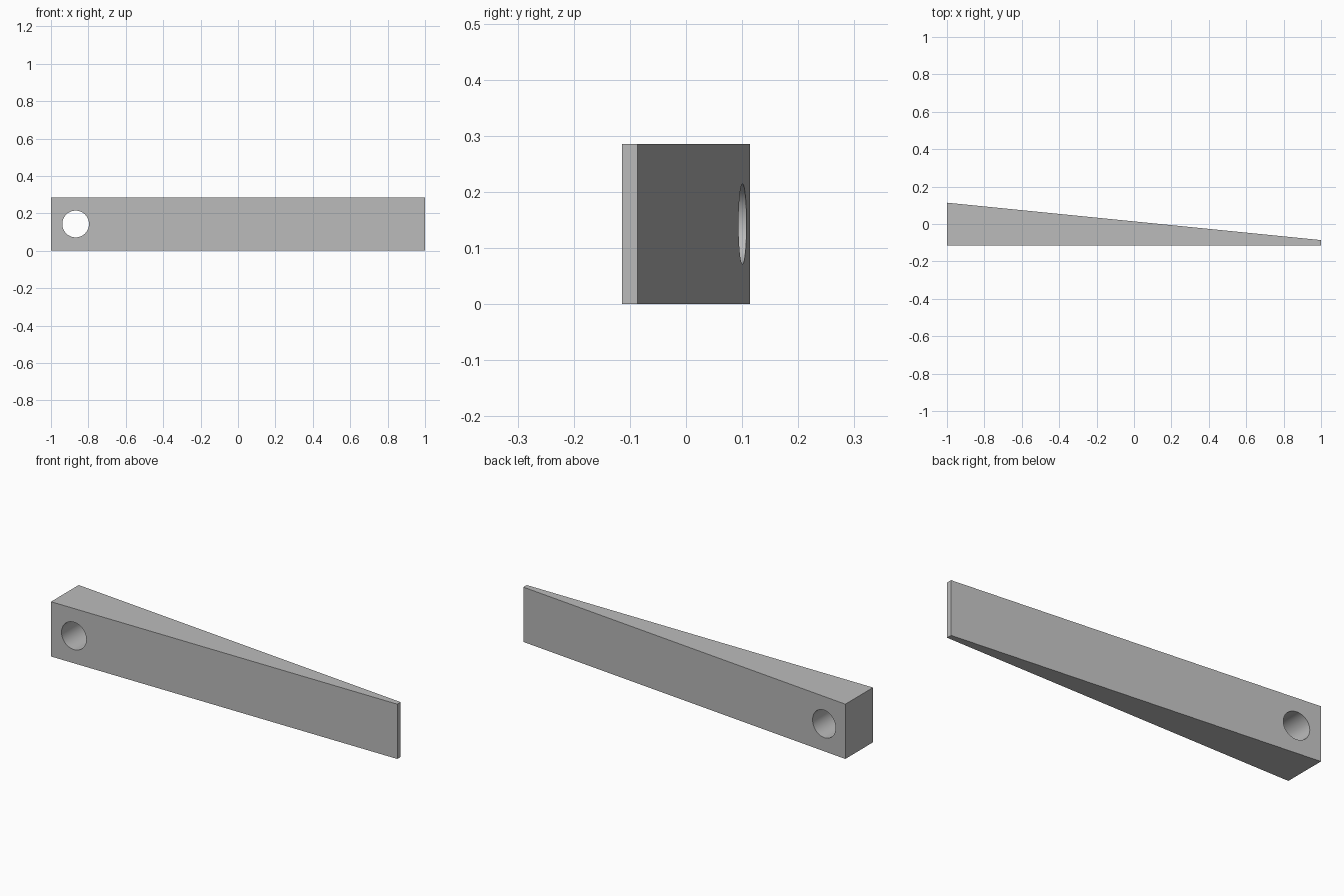
import bpy
import bmesh
from math import radians

cube = bpy.data.objects.get("Cube")
if cube:
    bpy.data.objects.remove(cube, do_unlink=True)

HEIGHT = 0.286
FRONT, THICK_BACK, THIN_BACK = -0.114, 0.114, -0.086
HOLE_X, HOLE_RADIUS = -0.868, 0.0715

grey = bpy.data.materials.new("plain grey")
grey.use_nodes = True
colour = (0.5, 0.5, 0.5, 1)
grey.diffuse_color = colour
grey.node_tree.nodes["Principled BSDF"].inputs["Base Color"].default_value = colour

# Wedge body: tapered plan outline extruded upwards
mesh = bpy.data.meshes.new("wedge_body")
bm = bmesh.new()
outline = [(-1, FRONT), (1, FRONT), (1, THIN_BACK), (-1, THICK_BACK)]
base = bm.faces.new([bm.verts.new((x, y, 0)) for x, y in outline])
top = bmesh.ops.extrude_face_region(bm, geom=[base])["geom"]
bmesh.ops.translate(bm, vec=(0, 0, HEIGHT),
                    verts=[v for v in top if isinstance(v, bmesh.types.BMVert)])
bmesh.ops.recalc_face_normals(bm, faces=bm.faces)
bm.to_mesh(mesh)
bm.free()
mesh.materials.append(grey)
wedge = bpy.data.objects.new("wedge_body", mesh)
bpy.context.collection.objects.link(wedge)

# Round hole through the thick end
bpy.ops.mesh.primitive_cylinder_add(vertices=64, radius=HOLE_RADIUS, depth=1,
                                    location=(HOLE_X, 0, HEIGHT / 2),
                                    rotation=(radians(90), 0, 0))
cutter = bpy.context.object
cutter.name = "hole_cutter"
cutter.data.materials.append(grey)

cut = wedge.modifiers.new("hole", "BOOLEAN")
cut.operation = "DIFFERENCE"
cut.solver = "EXACT"
cut.object = cutter

bpy.ops.object.select_all(action="DESELECT")
wedge.select_set(True)
bpy.context.view_layer.objects.active = wedge
bpy.ops.object.modifier_apply(modifier=cut.name)
bpy.data.objects.remove(cutter, do_unlink=True)
bpy.ops.object.shade_smooth_by_angle(angle=radians(30))
